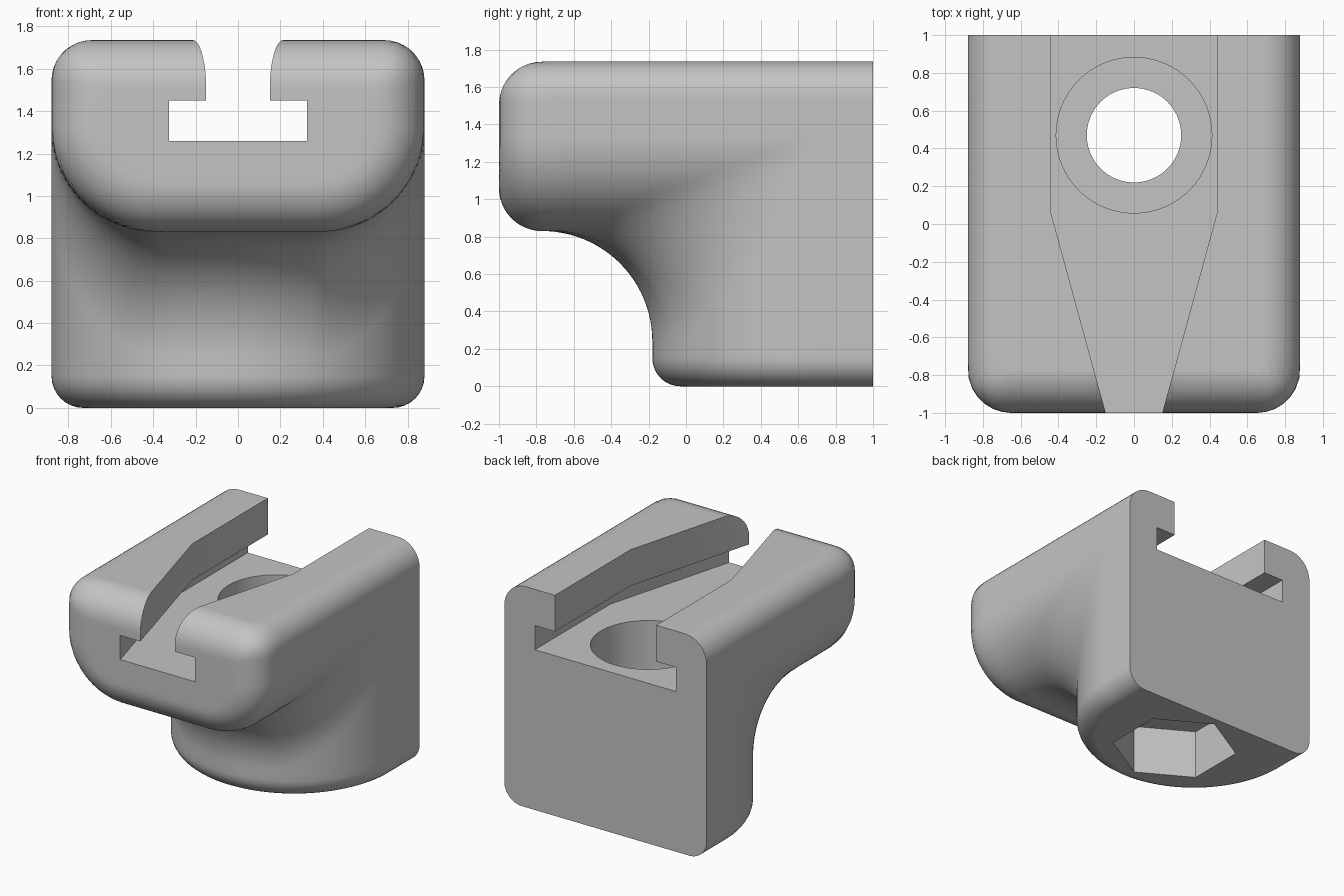
import bpy, bmesh, math
from mathutils import Vector

cube = bpy.data.objects.get("Cube")
if cube:
    bpy.data.objects.remove(cube)

HALF, TOP, ARM_Z, BACK_C = 0.88, 1.735, 0.83, 0.70   # width, top, arm underside, column centre
TOP_R, UNDER_R, FRONT_R, FOOT_R, BLEND = 0.19, 0.5, 0.23, 0.15, 0.59

grey = bpy.data.materials.new("plain_grey")
grey.use_nodes = True
grey.diffuse_color = (0.55, 0.55, 0.55, 1)
grey.node_tree.nodes["Principled BSDF"].inputs["Base Color"].default_value = grey.diffuse_color


def round_and(a, b, r):
    """Intersection of two distances with a rounded edge."""
    a, b = a + r, b + r
    return math.hypot(max(a, 0), max(b, 0)) + min(max(a, b), 0) - r


def arm(p):
    r = TOP_R if p.z > 1.4 else UNDER_R
    side = abs(p.x) - HALF
    section = round_and(side, p.z - TOP if p.z > 1.4 else ARM_Z - p.z, r)
    return round_and(section, -1 - p.y, FRONT_R)


def column(p):
    wall = math.hypot(p.x, min(p.y - BACK_C, 0)) - HALF
    return round_and(wall, -p.z, FOOT_R)


def gradient(f, p):
    d, e = f(p), 0.0005
    steps = (Vector((e, 0, 0)), Vector((0, e, 0)), Vector((0, 0, e)))
    g = Vector([f(p + s) - d for s in steps])
    return g.normalized() if g.length > 0 else g


def body(p):
    """Arm joined to the column by a rolling-ball fillet."""
    a = arm(p)
    if p.z > ARM_Z + UNDER_R:
        return a
    c = column(p)
    u, v = BLEND - a, BLEND - c
    if min(a, c) <= 0 or u <= 0 or v <= 0:
        return min(a, c)
    k = gradient(arm, p).dot(gradient(column, p))
    if k > 0.9999 or u < k * v or v < k * u:
        return min(a, c)
    return BLEND - math.sqrt((u * u + v * v - 2 * u * v * k) / (1 - k * k))


def reach(angle, z):
    """Distance from the column axis to the surface."""
    lo, hi = 0.0, 2.2
    direction = Vector((math.cos(angle), math.sin(angle), 0))
    origin = Vector((0, BACK_C, z))
    for _ in range(18):
        mid = (lo + hi) / 2
        if body(origin + direction * mid) <= 1e-6:
            lo = mid
        else:
            hi = mid
    return lo


def make_object(name, bm):
    bmesh.ops.recalc_face_normals(bm, faces=bm.faces)
    mesh = bpy.data.meshes.new(name)
    bm.to_mesh(mesh)
    bm.free()
    mesh.materials.append(grey)
    obj = bpy.data.objects.new(name, mesh)
    bpy.context.collection.objects.link(obj)
    return obj


def ease(n):
    return [1 - math.cos(math.pi / 2 * i / n) for i in range(n)]


# Ring heights, closer together where the surface turns level
levels = [FOOT_R * t for t in ease(8)] + [FOOT_R, 0.2]
levels += [ARM_Z - BLEND + BLEND * math.sin(math.pi / 2 * i / 24) for i in range(24)]
levels += [ARM_Z + UNDER_R * t for t in ease(22)]
levels += [ARM_Z + UNDER_R, 1.41, 1.5]
levels += sorted(TOP - FRONT_R * t for t in ease(10))

# Body: stacked outlines, each mirrored left to right
STEPS = 60
bm = bmesh.new()
rings = []
for z in levels:
    half = []
    for i in range(STEPS + 1):
        angle = -math.pi / 2 * (1 - i / STEPS)
        r = reach(angle, z)
        half.append((r * math.cos(angle), BACK_C + r * math.sin(angle)))
    half[0] = (0, half[0][1])
    half.append((half[-1][0], 1))
    outline = [(-x, y) for x, y in reversed(half[1:])] + half
    rings.append([bm.verts.new((x, y, z)) for x, y in outline])
for low, high in zip(rings, rings[1:]):
    for i in range(len(low)):
        j = (i + 1) % len(low)
        bm.faces.new((low[i], low[j], high[j], high[i]))
bm.faces.new(rings[0])
bm.faces.new(rings[-1])
block = make_object("clamp_body", bm)


def prism(name, points, z0, z1):
    bm = bmesh.new()
    base = [bm.verts.new((x, y, z0)) for x, y in points]
    top = [bm.verts.new((x, y, z1)) for x, y in points]
    bm.faces.new(base)
    bm.faces.new(top)
    for i in range(len(base)):
        j = (i + 1) % len(base)
        bm.faces.new((base[i], base[j], top[j], top[i]))
    obj = make_object(name, bm)
    obj.hide_render = True
    return obj


def round_points(n, r, start=0.0):
    return [(r * math.cos(start + math.tau * i / n), 0.47 + r * math.sin(start + math.tau * i / n))
            for i in range(n)]


def slot_points(extra):
    slope = (0.44 - 0.15) / 1.06
    right = [(0.15 - slope * 0.1 + extra, -1.1), (0.44 + extra, 0.06), (0.44 + extra, 1.1)]
    return right + [(-x, y) for x, y in reversed(right)]


# Tapered T-slot, screw hole and hexagonal nut pocket
cutters = [
    prism("slot_neck", slot_points(0), 1.35, 1.9),
    prism("slot_base", slot_points(0.175), 1.26, 1.45),
    prism("head_bore", round_points(96, 0.412), 0.68, 1.36),
    prism("screw_hole", round_points(72, 0.25), -0.1, 1.0),
    prism("nut_pocket", round_points(6, 0.468, math.pi / 6), -0.1, 0.395),
]
bpy.ops.object.select_all(action='DESELECT')
bpy.context.view_layer.objects.active = block
block.select_set(True)
for cutter in cutters:
    mod = block.modifiers.new(cutter.name, 'BOOLEAN')
    mod.operation = 'DIFFERENCE'
    mod.solver = 'EXACT'
    mod.object = cutter
    bpy.ops.object.modifier_apply(modifier=mod.name)
    bpy.data.objects.remove(cutter)

# Smooth the rounded surfaces, keep the cut edges crisp
bpy.ops.object.shade_smooth_by_angle(angle=math.radians(30))
normals = block.modifiers.new("even_normals", 'WEIGHTED_NORMAL')
normals.keep_sharp = True
